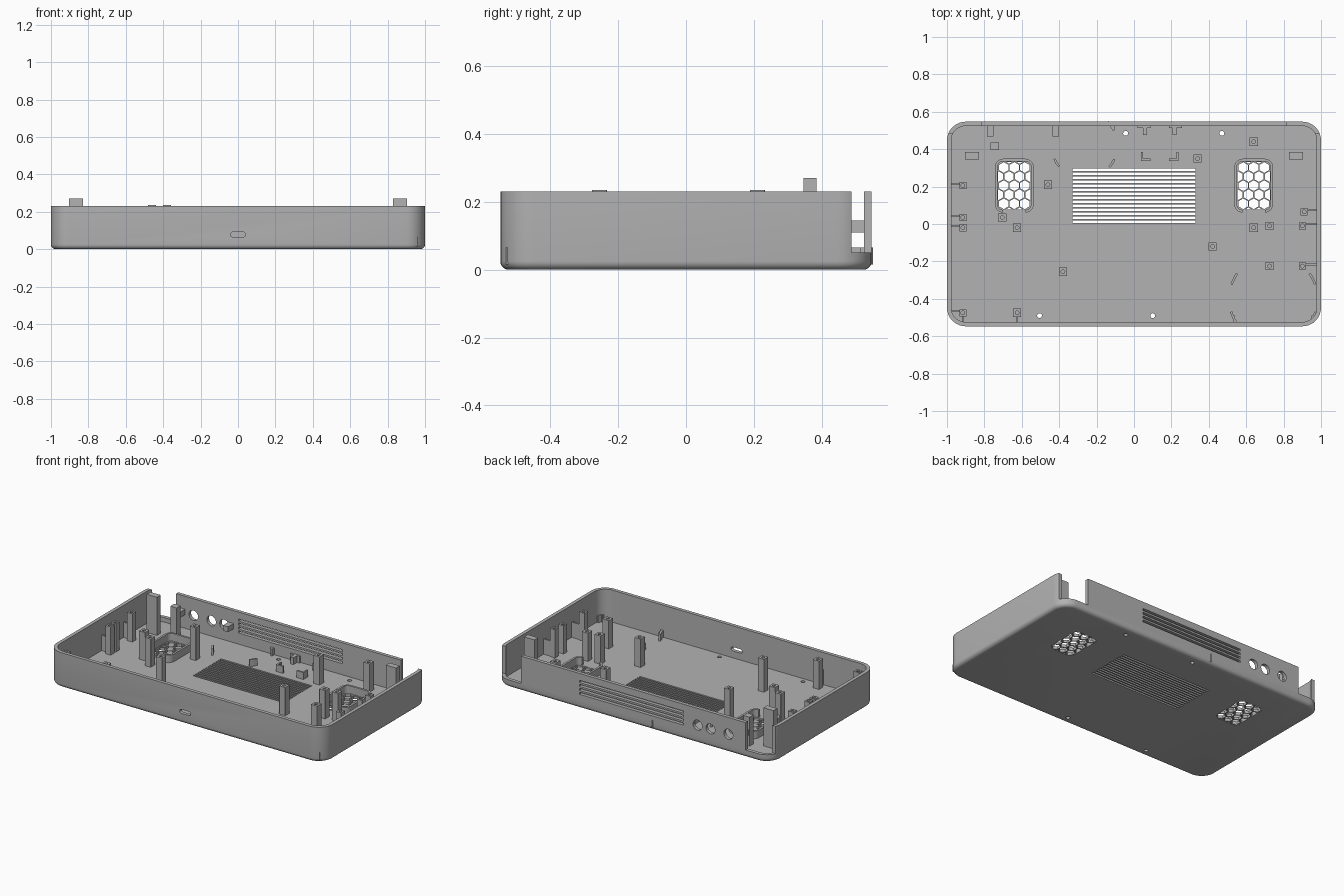
import bpy, bmesh, math
from mathutils import Matrix

if "Cube" in bpy.data.objects:
    bpy.data.objects.remove(bpy.data.objects["Cube"])

grey = bpy.data.materials.new("matte_grey")
grey.diffuse_color = (0.45, 0.45, 0.45, 1)
grey.use_nodes = True
grey.node_tree.nodes["Principled BSDF"].inputs["Base Color"].default_value = grey.diffuse_color

FLOOR, TOP, WALL = 0.02, 0.23, 0.023
HX, HY = 1.0, 0.547


def finish(name, bm, smooth=False):
    bmesh.ops.recalc_face_normals(bm, faces=bm.faces)
    me = bpy.data.meshes.new(name)
    bm.to_mesh(me)
    bm.free()
    me.materials.append(grey)
    ob = bpy.data.objects.new(name, me)
    bpy.context.collection.objects.link(ob)
    if smooth:
        shade(ob)
    return ob


def shade(ob):
    bpy.ops.object.select_all(action='DESELECT')
    ob.select_set(True)
    bpy.context.view_layer.objects.active = ob
    bpy.ops.object.shade_smooth_by_angle(angle=math.radians(30))


def rrect(hx, hy, r, z, seg=8, cx=0, cy=0):
    """Rounded rectangle ring at height z."""
    pts = []
    for k, (sx, sy) in enumerate([(1, 1), (-1, 1), (-1, -1), (1, -1)]):
        for i in range(seg + 1):
            a = math.radians(90 * (k + i / seg))
            pts.append((cx + sx * (hx - r) + r * math.cos(a),
                        cy + sy * (hy - r) + r * math.sin(a), z))
    return pts


def loft(bm, rings, closed=False):
    """Skin rings together; cap both ends, or join last to first."""
    vs = [[bm.verts.new(p) for p in ring] for ring in rings]
    pairs = list(zip(vs, vs[1:])) + ([(vs[-1], vs[0])] if closed else [])
    for a, b in pairs:
        n = len(a)
        for i in range(n):
            bm.faces.new((a[i], a[(i + 1) % n], b[(i + 1) % n], b[i]))
    if not closed:
        bm.faces.new(vs[0])
        bm.faces.new(vs[-1])


def box(bm, x0, x1, y0, y1, z0, z1):
    m = Matrix.Translation(((x0 + x1) / 2, (y0 + y1) / 2, (z0 + z1) / 2)) \
        @ Matrix.Diagonal((x1 - x0, y1 - y0, z1 - z0, 1))
    bmesh.ops.create_cube(bm, size=1, matrix=m)


def cyl(bm, x, y, z, r, depth, sides, axis='Z', turn=0):
    rot = Matrix.Rotation(math.radians(90), 4, 'X') if axis == 'Y' else Matrix.Rotation(turn, 4, 'Z')
    bmesh.ops.create_cone(bm, cap_ends=True, segments=sides, radius1=r, radius2=r,
                          depth=depth, matrix=Matrix.Translation((x, y, z)) @ rot)


def cut(ob, cutter_bm):
    """Subtract the cutter shapes and bake the result."""
    cutter = finish("cutter", cutter_bm)
    cutter.hide_render = True
    mod = ob.modifiers.new("cut", 'BOOLEAN')
    mod.operation, mod.solver, mod.object = 'DIFFERENCE', 'EXACT', cutter
    dg = bpy.context.evaluated_depsgraph_get()
    me = bpy.data.meshes.new_from_object(ob.evaluated_get(dg))
    ob.modifiers.clear()
    ob.data = me
    bpy.data.objects.remove(cutter)


# Tray: rounded bottom edge, thin wall, flat floor
bm = bmesh.new()
rings = []
for i in range(6):
    a = math.radians(18 * i)
    d = 0.025 * (1 - math.sin(a))
    rings.append(rrect(HX - d, HY - d, 0.1 - d, 0.025 * (1 - math.cos(a))))
rings.append(rrect(HX, HY, 0.1, TOP))
rings.append(rrect(HX - WALL, HY - WALL, 0.1 - WALL, TOP))
rings.append(rrect(HX - WALL, HY - WALL, 0.1 - WALL, FLOOR))
loft(bm, rings)
tray = finish("tray", bm)

# Openings in the tray
c = bmesh.new()
for s in (-1, 1):
    box(c, *sorted((s * 0.815, s * 1.1)), 0.487, 0.6, 0.05, 0.3)      # open back corners
    loft(c, [rrect(0.087, 0.127, 0.03, z, 5, s * 0.64, 0.205) for z in (-0.1, 0.1)])
for i in range(14):                                                    # floor louvres
    y = 0.012 + i * 0.0213
    box(c, -0.33, 0.33, y - 0.0065, y + 0.0065, -0.1, 0.1)
for x, y in [(-0.045, 0.485), (0.47, 0.485), (-0.505, -0.49), (0.1, -0.49)]:
    cyl(c, x, y, 0, 0.013, 0.2, 16)                                    # screw holes
for i in range(4):                                                     # back louvres
    z = 0.1 + i * 0.026
    box(c, -0.365, 0.39, 0.48, 0.6, z - 0.007, z + 0.007)
for x in (-0.69, -0.56, -0.467):                                       # back round ports
    cyl(c, x, 0.535, 0.12, 0.033, 0.15, 24, 'Y')
slot = [(x, z) for x, _, z in [(p[0], 0, p[1]) for p in rrect(0.04, 0.013, 0.0129, 0, 5)]]
loft(c, [[(x, y, z + 0.078) for x, z in slot] for y in (-0.6, -0.5)])  # front slot
cut(tray, c)
shade(tray)

# Honeycomb grilles and the open frames around them
for s, side in ((-1, "left"), (1, "right")):
    cx, cy = s * 0.64, 0.205
    bm = bmesh.new()
    box(bm, cx - 0.089, cx + 0.089, cy - 0.129, cy + 0.129, 0.001, FLOOR - 0.001)
    grille = finish(side + "_honeycomb_grille", bm)
    c = bmesh.new()
    p = 0.056
    for row in range(-3, 4):
        for col in range(-2, 3):
            cyl(c, cx + (col + (row % 2) / 2) * p, cy + row * p * 0.866, 0.01,
                0.0285, 0.1, 6, turn=math.radians(0))
    cut(grille, c)
    bm = bmesh.new()
    o = [rrect(0.104, 0.144, 0.045, z, 5, cx, cy) for z in (0.015, 0.07)]
    n = [rrect(0.09, 0.13, 0.031, z, 5, cx, cy) for z in (0.07, 0.015)]
    loft(bm, o + n, closed=True)
    frame = finish(side + "_grille_frame", bm)
    c = bmesh.new()
    box(c, cx - 0.06, cx + 0.06, cy - 0.2, cy - 0.1, 0, 0.2)
    cut(frame, c)
    shade(frame)

# Screw posts with blind holes
posts = [(-0.915, 0.205), (-0.915, 0.035), (-0.915, -0.02), (-0.705, 0.035), (-0.625, -0.02),
         (-0.46, 0.21), (-0.38, -0.255), (0.34, 0.35), (0.64, 0.44), (0.64, -0.02),
         (0.725, -0.01), (0.725, -0.225), (0.9, -0.225), (0.9, -0.01), (0.91, 0.065),
         (0.42, -0.12), (-0.915, -0.475), (-0.625, -0.475)]
bm = bmesh.new()
for x, y in posts:
    h = 0.235 if -0.5 < x < -0.3 else 0.205
    w = 0.022 if abs(x) < 0.8 else 0.019
    loft(bm, [rrect(w, w, 0.001, 0.015, 3, x, y), rrect(w, w, 0.001, h, 3, x, y),
              rrect(0.01, 0.01, 0.0099, h, 3, x, y), rrect(0.01, 0.01, 0.0099, h - 0.06, 3, x, y)])
finish("screw_posts", bm)

# Solid pillars: tall latch pillars and one plain square post
bm = bmesh.new()
for s in (-1, 1):
    box(bm, s * 0.867 - 0.037, s * 0.867 + 0.037, 0.346, 0.385, 0.015, 0.27)
box(bm, -0.767, -0.723, 0.395, 0.437, 0.015, 0.21)
finish("pillars", bm)

# Ribs tying posts to the walls
bm = bmesh.new()
for x, y in posts:
    if abs(x) > 0.8:
        box(bm, *sorted((x, math.copysign(0.985, x))), y + 0.004, y + 0.014, 0.015, 0.12)
    if y < -0.4:
        box(bm, x - 0.005, x + 0.005, -0.53, y - 0.015, 0.015, 0.12)
finish("wall_ribs", bm)

# Tabs projecting from the back wall
bm = bmesh.new()
for x in (-0.768, -0.418):
    box(bm, x - 0.018, x + 0.018, 0.468, 0.53, 0.11, 0.145)
finish("back_tabs", bm)

# Low board brackets, mirrored about x = 0.138
bm = bmesh.new()
for s in (-1, 1):
    def piece(a, b, y0, y1):
        box(bm, *sorted((0.138 + s * a, 0.138 + s * b)), y0, y1, 0.015, 0.065)
    piece(0.05, 0.1, 0.338, 0.35)
    piece(0.09, 0.1, 0.35, 0.385)
    piece(0.068, 0.09, 0.475, 0.53)
    piece(0.05, 0.118, 0.512, 0.53)
finish("board_brackets", bm)

# Curved cradle walls for the two round parts
bm = bmesh.new()
for cx, cy, r, angles in [(-0.265, 0.42, 0.17, (212, 327, 38)),
                          (0.745, -0.4, 0.23, (153, 205, 335, 27))]:
    for mid in angles:
        rings = []
        for i in range(7):
            a = math.radians(mid - 8 + i * 16 / 6)
            rings.append([(cx + q * math.cos(a), cy + q * math.sin(a), z)
                          for q, z in ((r, 0.015), (r + 0.012, 0.015), (r + 0.012, 0.065), (r, 0.065))])
        loft(bm, rings)
for x, y0, y1 in [(-0.11, 0.5, 0.53), (0.535, -0.53, -0.49), (0.955, -0.53, -0.49)]:
    box(bm, x - 0.006, x + 0.006, y0, y1, 0.015, 0.065)
finish("round_cradles", bm, smooth=True)
